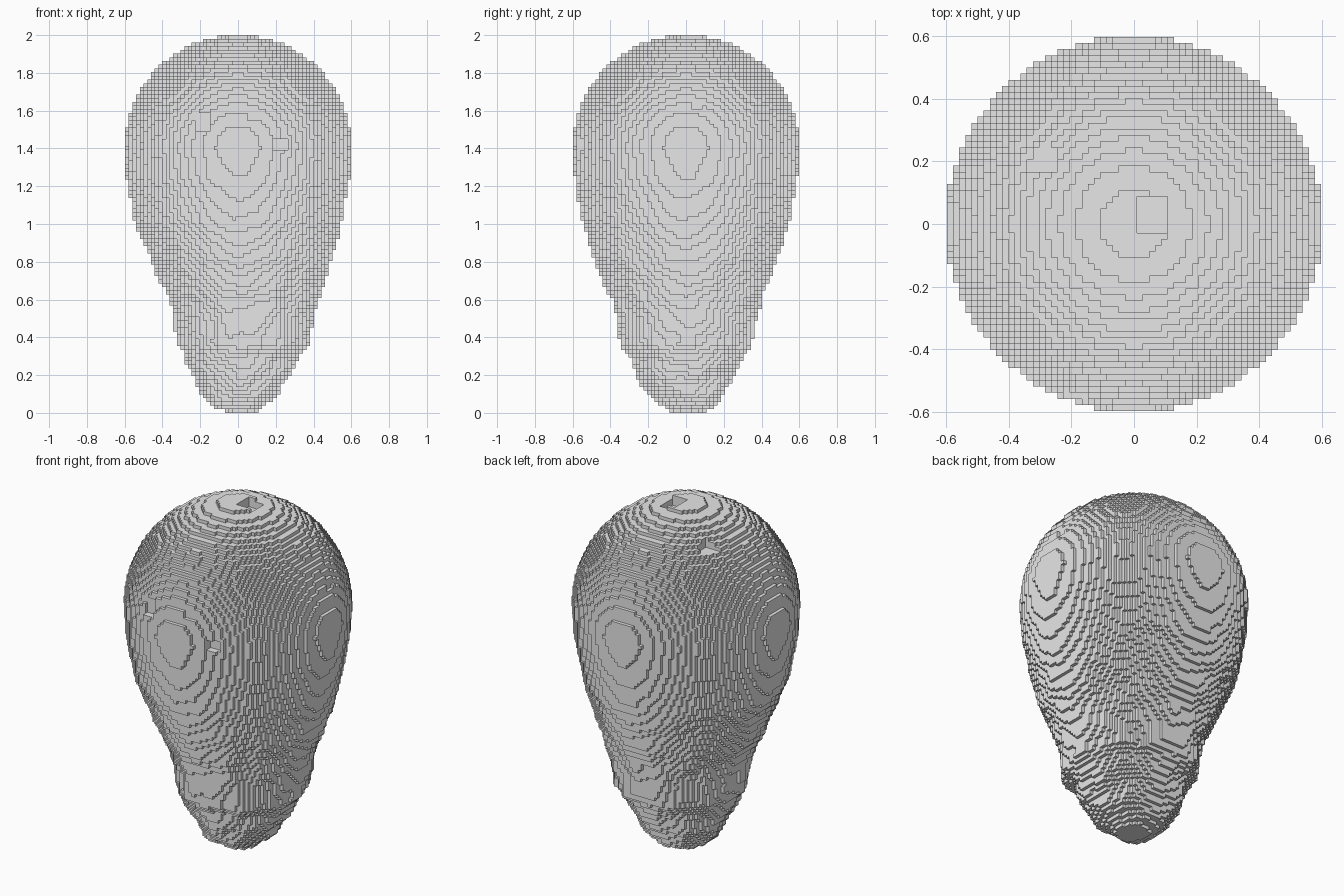
import bpy
import bmesh
import math
from mathutils import Vector, noise

# Remove the default cube
if "Cube" in bpy.data.objects:
    bpy.data.objects.remove(bpy.data.objects["Cube"], do_unlink=True)

LAYERS = 102
SIZE = 2 / LAYERS
HEAD_Z = 1.4
HEAD_R = 0.6

# Tapering lower body: height, sideways drift, radius
PROFILE = [
    (0.0, 0.01, 0.08), (0.05, 0.01, 0.155), (0.1, 0.015, 0.2),
    (0.2, 0.02, 0.26), (0.3, 0.02, 0.3), (0.36, 0.03, 0.35),
    (0.5, 0.035, 0.37), (0.6, 0.03, 0.395), (0.7, 0.02, 0.44),
    (0.8, 0.02, 0.475), (0.9, 0.01, 0.51), (1.0, 0.0, 0.545),
    (1.24, 0.0, 0.588), (HEAD_Z, 0.0, HEAD_R),
]

# Small square pits in the dome: centre and half width
PITS = [
    (Vector((0.06, 0.03, 2.0)), 0.05),
    (Vector((-0.28, 0.21, 1.89)), 0.035),
    (Vector((-0.19, -0.56, 1.54)), 0.04),
    (Vector((0.22, -0.56, 1.42)), 0.035),
    (Vector((0.07, -0.58, 1.57)), 0.03),
    (Vector((0.56, 0.05, 1.63)), 0.03),
]


def section(z):
    """Centre x and radius of the body at a height."""
    if z >= HEAD_Z:
        return 0.0, math.sqrt(max(0, HEAD_R ** 2 - (z - HEAD_Z) ** 2))
    for (z0, x0, r0), (z1, x1, r1) in zip(PROFILE, PROFILE[1:]):
        if z <= z1:
            t = (z - z0) / (z1 - z0)
            return x0 + t * (x1 - x0), r0 + t * (r1 - r0)


def in_pit(p):
    return any(max(abs(c) for c in p - centre) < half for centre, half in PITS)


# Fill the grid with blocks, rougher toward the narrow end
filled = set()
reach = int(HEAD_R / SIZE)
for k in range(LAYERS):
    z = (k + 0.5) * SIZE
    cx, radius = section(z)
    rough = 0.03 * max(0, 1 - z / 1.4)
    for i in range(-reach, reach + 1):
        for j in range(-reach, reach + 1):
            p = Vector((i * SIZE, j * SIZE, z))
            d = math.hypot(p.x - cx, p.y)
            if d > radius + rough:
                continue
            if d > radius - rough and d > radius + rough * noise.noise(p * 9):
                continue
            if not in_pit(p):
                filled.add((i, j, k))

# Skin only the exposed block sides
bm = bmesh.new()
corners = {}


def corner(key):
    if key not in corners:
        i, j, k = key
        corners[key] = bm.verts.new(((i - 0.5) * SIZE, (j - 0.5) * SIZE, k * SIZE))
    return corners[key]


for cell in filled:
    for axis in range(3):
        u, v = (axis + 1) % 3, (axis + 2) % 3
        for side in (0, 1):
            beside = list(cell)
            beside[axis] += 2 * side - 1
            if tuple(beside) in filled:
                continue
            loop = []
            for a, b in ((0, 0), (1, 0), (1, 1), (0, 1)):
                key = list(cell)
                key[axis] += side
                key[u] += a
                key[v] += b
                loop.append(corner(tuple(key)))
            bm.faces.new(loop if side else loop[::-1])

mesh = bpy.data.meshes.new("block_body")
bm.to_mesh(mesh)
bm.free()
body = bpy.data.objects.new("block_body", mesh)
bpy.context.collection.objects.link(body)

# Plain grey
grey = bpy.data.materials.new("light_grey")
grey.use_nodes = True
colour = (0.8, 0.8, 0.8, 1)
grey.diffuse_color = colour
grey.node_tree.nodes["Principled BSDF"].inputs["Base Color"].default_value = colour
mesh.materials.append(grey)
